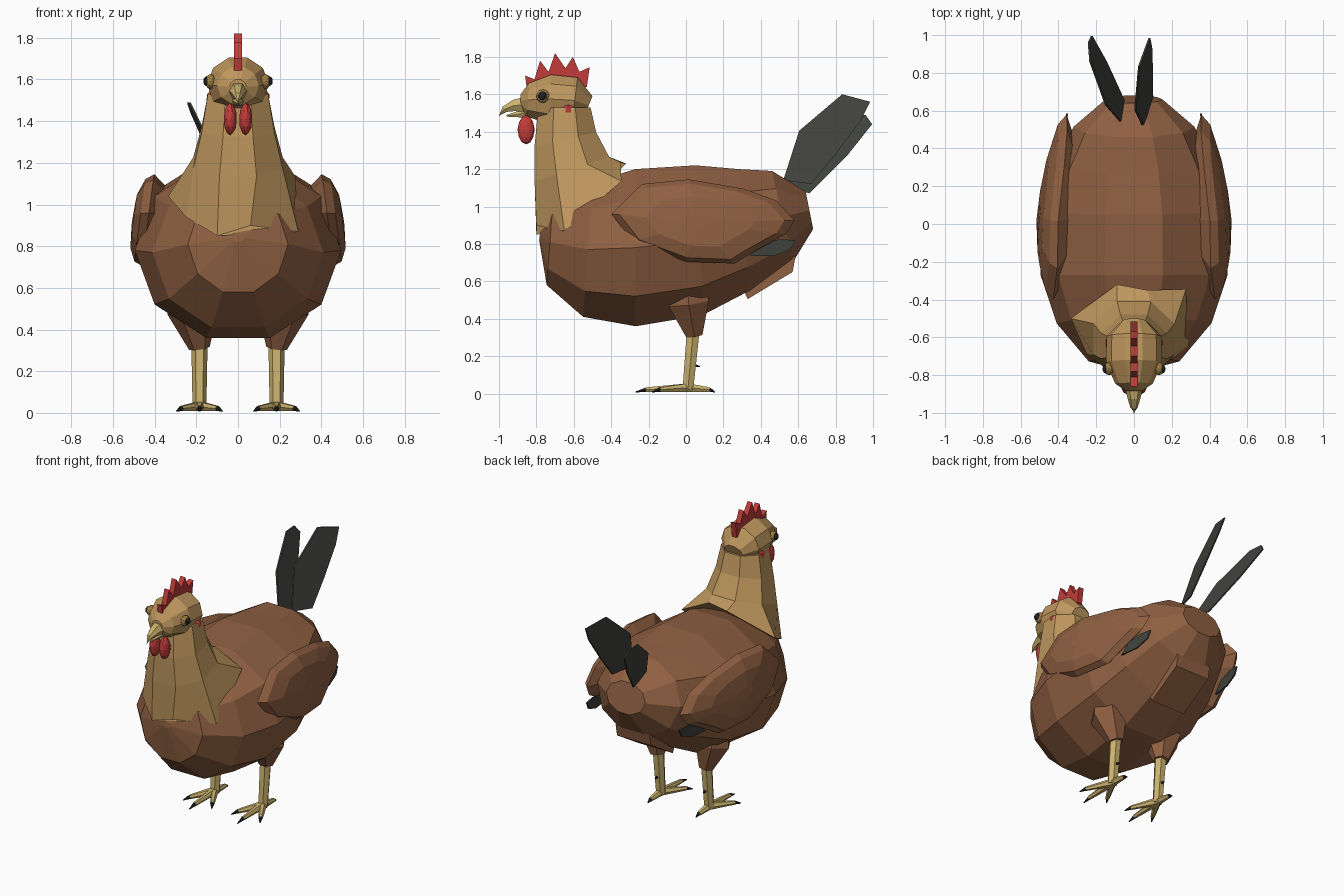
import bpy, bmesh
from math import sin, cos, pi, radians
from mathutils import Vector, Matrix

cube = bpy.data.objects.get("Cube")
if cube:
    bpy.data.objects.remove(cube, do_unlink=True)


def material(name, r, g, b):
    m = bpy.data.materials.new(name)
    m.use_nodes = True
    m.diffuse_color = (r, g, b, 1)
    bsdf = next(n for n in m.node_tree.nodes if n.type == 'BSDF_PRINCIPLED')
    bsdf.inputs["Base Color"].default_value = (r, g, b, 1)
    bsdf.inputs["Roughness"].default_value = 0.9
    return m


BROWN = material("brown plumage", .28, .118, .055)
TAN = material("tan plumage", .52, .31, .112)
RED = material("comb red", .54, .045, .042)
HORN = material("pale horn", .60, .45, .155)
DARK = material("dark feather", .052, .055, .048)
BLACK = material("claw black", .015, .015, .015)
AMBER = material("eye amber", .36, .22, .06)


def finish(name, bm, mat):
    bmesh.ops.recalc_face_normals(bm, faces=bm.faces[:])
    mesh = bpy.data.meshes.new(name)
    bm.to_mesh(mesh)
    bm.free()
    mesh.materials.append(mat)
    ob = bpy.data.objects.new(name, mesh)
    bpy.context.collection.objects.link(ob)
    return ob


def loft(name, rings, mat):
    """Skin a list of equal-length point rings and cap both ends."""
    bm = bmesh.new()
    rows = [[bm.verts.new(p) for p in ring] for ring in rings]
    n = len(rows[0])
    for a, b in zip(rows, rows[1:]):
        for i in range(n):
            j = (i + 1) % n
            bm.faces.new((a[i], a[j], b[j], b[i]))
    bm.faces.new(rows[0])
    bm.faces.new(rows[-1][::-1])
    return finish(name, bm, mat)


def slice_ring(top, bottom, rx, n=10):
    """Ring between a top and a bottom (y, z) point."""
    ring = []
    for k in range(n):
        a = radians(-72 + 36 * k)
        t = (sin(a) / sin(radians(72)) + 1) / 2
        ring.append((rx * cos(a), bottom[0] + (top[0] - bottom[0]) * t,
                     bottom[1] + (top[1] - bottom[1]) * t))
    return ring


def tube(name, path, radii, mat, n=6):
    """Straight-sided tube through the path points."""
    pts = [Vector(p) for p in path]
    rings = []
    for i, p in enumerate(pts):
        d = (pts[min(i + 1, len(pts) - 1)] - pts[max(i - 1, 0)]).normalized()
        ref = Vector((0, 1, 0)) if abs(d.z) > .7 else Vector((0, 0, 1))
        u = d.cross(ref).normalized()
        v = d.cross(u)
        rings.append([p + radii[i] * (cos(2 * pi * k / n) * u + sin(2 * pi * k / n) * v)
                      for k in range(n)])
    return loft(name, rings, mat)


def plate(name, outline, x_of, half, mat):
    """Flat sheet from a (y, z) outline, with x given by a function."""
    return loft(name, [[(x_of(y, z) + s * half, y, z) for y, z in outline]
                       for s in (-1, 1)], mat)


def ball(name, loc, size, mat, detail=1):
    bm = bmesh.new()
    bmesh.ops.create_icosphere(bm, subdivisions=detail, radius=1, matrix=Matrix.LocRotScale(
        Vector(loc), None, Vector(size)))
    return finish(name, bm, mat)


# Body: faceted rings from breast to rump
loft("body", [slice_ring(*r) for r in (
    ((-.78, .86), (-.785, .82), .03),
    ((-.71, 1.04), (-.745, .58), .24),
    ((-.50, 1.13), (-.55, .41), .41),
    ((-.27, 1.20), (-.27, .36), .495),
    ((.05, 1.22), (.09, .42), .485),
    ((.28, 1.20), (.34, .55), .42),
    ((.46, 1.19), (.57, .70), .32),
    ((.64, 1.08), (.68, .88), .15))], BROWN)

# Undertail wedge
loft("undertail", [[(x, y, z) for y, z in (
    (.30, .57), (.33, .505), (.57, .65), (.585, .73), (.45, .8))] for x in (-.13, .13)], BROWN)

# Neck hackle: collar resting on the shoulders, rising to the head
collar = [(.275, -.345, 1.135), (.07, -.35, 1.235), (-.09, -.32, 1.23), (-.335, -.5, 1.04),
          (-.25, -.69, .94), (-.1, -.80, .85), (.06, -.80, .90), (.29, -.65, .87)]


def neck_ring(z, cy, rx, ry, lean):
    angles = [radians(22.5 + 45 * k) for k in range(8)]
    return [(rx * 1.08 * cos(a), cy + ry * 1.08 * sin(a), z + lean * sin(a)) for a in angles]


loft("neck", [collar, neck_ring(1.2, -.61, .215, .20, .07), neck_ring(1.36, -.645, .175, .165, .04),
              neck_ring(1.53, -.65, .145, .14, 0)], TAN)

# Head
loft("head", [slice_ring(*r) for r in (
    ((-.885, 1.60), (-.885, 1.53), .04),
    ((-.84, 1.66), (-.85, 1.48), .10),
    ((-.72, 1.705), (-.74, 1.445), .148),
    ((-.58, 1.69), (-.61, 1.445), .145),
    ((-.50, 1.59), (-.54, 1.49), .07))], TAN)

# Beak: hooked upper half and thinner lower half
tube("upper_beak", [(0, -.85, 1.545), (0, -.92, 1.54), (0, -.97, 1.52), (0, -1.0, 1.485)],
     [.05, .035, .02, .003], HORN)
tube("lower_beak", [(0, -.85, 1.50), (0, -.96, 1.485)], [.03, .005], HORN)

# Comb
plate("comb", [(-.85, 1.62), (-.86, 1.70), (-.81, 1.68), (-.78, 1.78), (-.735, 1.72), (-.70, 1.82),
               (-.645, 1.74), (-.605, 1.80), (-.57, 1.72), (-.515, 1.745), (-.53, 1.64)],
      lambda y, z: 0, .018, RED)

# Two upright tail feathers
plate("left_tail_feather", [(.52, 1.14), (.605, 1.405), (.835, 1.6), (.985, 1.56), (.935, 1.46),
                            (.80, 1.28), (.67, 1.12)],
      lambda y, z: .045 + .3 * (y - .53) - .25 * (z - 1.16), .005, DARK)
plate("right_tail_feather", [(.53, 1.11), (.63, 1.32), (.86, 1.49), (.96, 1.49), (.995, 1.44),
                             (.86, 1.27), (.66, 1.07)],
      lambda y, z: -.08 - .08 * (y - .53) - .38 * (z - 1.16), .005, DARK)

# Paired parts
wing_outline = [(-.4, .96), (-.235, 1.12), (.015, 1.145), (.31, 1.095), (.487, 1.03), (.58, .925),
                (.53, .85), (.375, .765), (.26, .695), (0, .705), (-.28, .81)]


def wing_ring(s, scale, push):
    ring = []
    for y, z in wing_outline:
        y, z = .05 + (y - .05) * scale, .92 + (z - .92) * scale
        x = .445 - .13 * (z - .9) - .13 * max(y, 0) + push
        ring.append((s * x, y, z))
    return ring


for side, s in (("left", 1), ("right", -1)):
    # Wing with a domed outer face, and a dark flight feather under it
    loft(side + "_wing", [wing_ring(s, *r) for r in (
        (.75, -.07), (1, -.01), (.9, .03), (.6, .06), (.15, .066))], BROWN)
    plate(side + "_flight_feather", [(.34, .735), (.40, .80), (.50, .825), (.585, .82), (.56, .77),
                                     (.47, .735)],
          lambda y, z: s * (.43 - .13 * y), .005, DARK)

    # Face details
    ball(side + "_wattle", (s * .037, -.855, 1.41), (.032, .046, .078), RED, 2)
    ball(side + "_earlobe", (s * .13, -.63, 1.51), (.025, .037, .042), RED)
    ball(side + "_eye", (s * .132, -.765, 1.59), (.026, .036, .036), AMBER, 2)
    ball(side + "_pupil", (s * .15, -.768, 1.592), (.017, .024, .024), BLACK, 2)

    # Thigh and shank
    tube(side + "_thigh", [(s * .22, .01, .55), (s * .215, .015, .49), (s * .185, .045, .31)],
         [.11, .125, .05], BROWN)
    tube(side + "_shank", [(s * .185, .038, .33), (s * .185, .01, .02)], [.039, .033], HORN)
    tube(side + "_spur", [(s * .185, .04, .15), (s * .185, .075, .145)], [.012, .003], BLACK)

    # Toes with claws
    ankle = Vector((s * .185, .01, .032))
    for toe, dx, y in (("inner", -.11, -.18), ("middle", 0, -.27), ("outer", .11, -.18),
                       ("rear", 0, .155)):
        tip = Vector((s * (.185 + dx), y, .008))
        joint = ankle.lerp(tip, .8) + Vector((0, 0, .008))
        tube(f"{side}_{toe}_toe", [ankle, ankle.lerp(joint, .5), joint], [.026, .02, .014], HORN)
        tube(f"{side}_{toe}_claw", [joint, tip], [.013, .003], BLACK)
